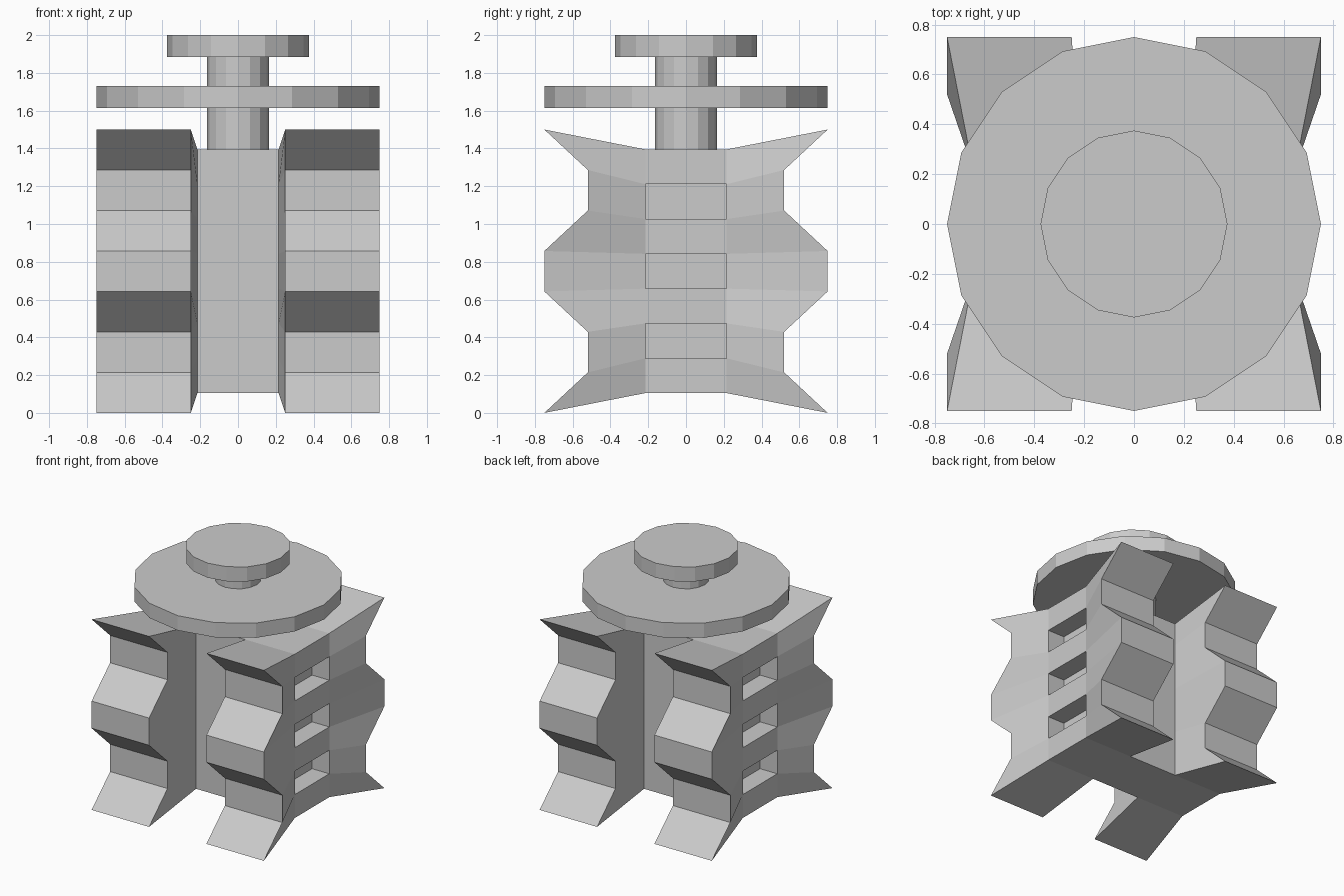
import bpy, bmesh

if "Cube" in bpy.data.objects:
    bpy.data.objects.remove(bpy.data.objects["Cube"])

# Outline of a lobe (distance from the middle, height), top to bottom
PROFILE = [(0.75, 1.5), (0.52, 1.286), (0.52, 1.071), (0.75, 0.857),
           (0.75, 0.643), (0.52, 0.429), (0.52, 0.214), (0.75, 0.0)]
TAPER = 0.86                      # lobes shrink towards the core
CORE_Y, CORE_X, NOTCH_X = 0.215, 0.645, 0.215
RECESS = 0.15                     # depth of the side windows


def make_body():
    """Front right quarter of the body, mirrored to the other three."""
    bm = bmesh.new()

    def loop(x, ys, zs):
        return [bm.verts.new((x, y, z)) for y, z in zip(ys, zs)]

    zs = [z for _, z in PROFILE]
    core_zs = [0.75 + (z - 0.75) * TAPER for z in zs]
    tip_ys = [-d for d, _ in PROFILE]
    mid, edge = [0] * 8, [-CORE_Y] * 8
    loops = [loop(CORE_X, mid, core_zs), loop(CORE_X, edge, core_zs),
             loop(0.75, tip_ys, zs), loop(0.25, tip_ys, zs),
             loop(NOTCH_X, edge, core_zs), loop(0, edge, core_zs)]

    # Walls around the quarter, leaving the windows open in the side
    for k, (a, b) in enumerate(zip(loops, loops[1:])):
        for i in range(7):
            if not (k == 0 and i in (1, 3, 5)):
                bm.faces.new((a[i], a[i + 1], b[i + 1], b[i]))

    # Recessed windows
    for i in (1, 3, 5):
        outer = [loops[0][i], loops[1][i], loops[1][i + 1], loops[0][i + 1]]
        inner = [bm.verts.new((v.co.x - RECESS, v.co.y, v.co.z)) for v in outer]
        for j in range(3):
            bm.faces.new((outer[j], outer[j + 1], inner[j + 1], inner[j]))
        bm.faces.new(inner)

    # Top and bottom caps
    for i in (0, 7):
        centre = bm.verts.new((0, 0, core_zs[i]))
        r = [l[i] for l in loops]
        bm.faces.new((r[1], r[2], r[3], r[4]))
        bm.faces.new((centre, r[0], r[1], r[4], r[5]))

    bmesh.ops.recalc_face_normals(bm, faces=bm.faces)
    # The open quarter must face outwards: its top cap points up
    bm.normal_update()
    top = max(bm.faces, key=lambda f: f.calc_center_median().z)
    if top.normal.z < 0:
        bmesh.ops.reverse_faces(bm, faces=bm.faces)
    mesh = bpy.data.meshes.new("body")
    bm.to_mesh(mesh)
    bm.free()
    body = bpy.data.objects.new("body", mesh)
    bpy.context.collection.objects.link(body)
    mirror = body.modifiers.new("mirror", 'MIRROR')
    mirror.use_axis = (True, True, False)
    mirror.use_clip = True


def disc(name, radius, z0, z1):
    bpy.ops.mesh.primitive_cylinder_add(vertices=16, radius=radius, depth=z1 - z0,
                                        location=(0, 0, (z0 + z1) / 2))
    bpy.context.object.name = name


make_body()
# Stem with its two round plates
disc("stem", 0.163, 1.39, 1.89)
disc("large_plate", 0.75, 1.614, 1.73)
disc("top_plate", 0.375, 1.885, 2.0)
